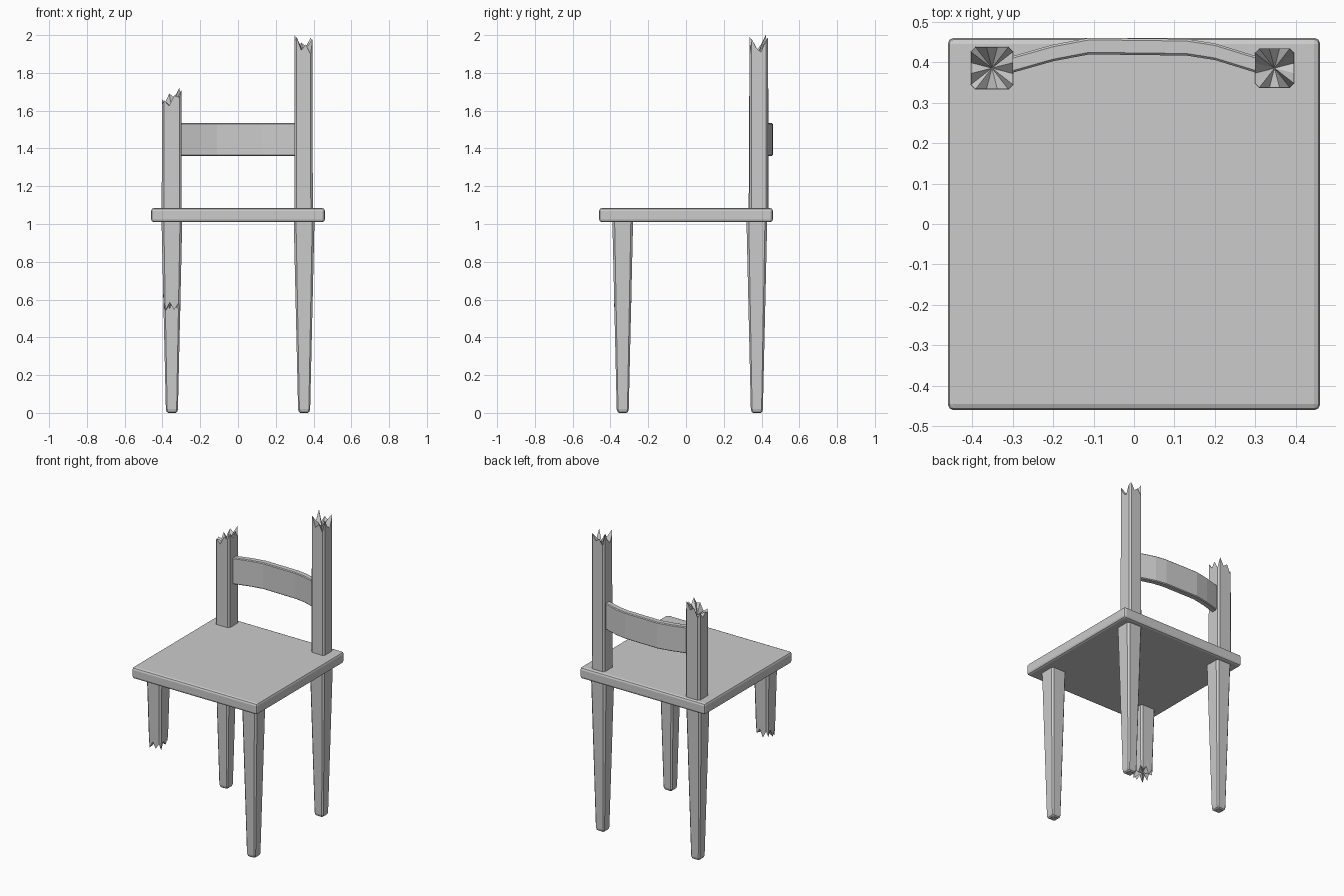
import bpy, bmesh

if "Cube" in bpy.data.objects:
    bpy.data.objects.remove(bpy.data.objects["Cube"])


def outline(h, n=3):
    # chamfered square, counter-clockwise from front left, n + 1 points per side
    c = h * 0.22
    pts = []
    for k in range(4):
        for i in range(n + 1):
            x, y = -h + c + (2 * h - 2 * c) * i / n, -h
            for _ in range(k):
                x, y = -y, x
            pts.append((x, y))
    return pts


def finish(bm, name):
    bmesh.ops.recalc_face_normals(bm, faces=bm.faces[:])
    me = bpy.data.meshes.new(name)
    bm.to_mesh(me)
    bm.free()
    ob = bpy.data.objects.new(name, me)
    bpy.context.collection.objects.link(ob)
    return ob


def shaft(name, x, y, rings, jag=None, hub=0):
    # rings: (z, half width); jag: offsets on the last ring, closed by a fan to the hub height
    bm = bmesh.new()
    loops = []
    for r, (z, h) in enumerate(rings):
        broken = jag if r == len(rings) - 1 else None
        loops.append([bm.verts.new((x + px, y + py, z + (broken[i] if broken else 0)))
                      for i, (px, py) in enumerate(outline(h))])
    n = len(loops[0])
    for a, b in zip(loops, loops[1:]):
        for i in range(n):
            j = (i + 1) % n
            bm.faces.new((a[i], a[j], b[j], b[i]))
    bm.faces.new(loops[0][::-1])
    if jag:
        centre = bm.verts.new((x, y, hub))
        for i in range(n):
            bm.faces.new((loops[-1][i], loops[-1][(i + 1) % n], centre))
    else:
        bm.faces.new(loops[-1])
    return finish(bm, name)


def bevel(ob, width, segments):
    m = ob.modifiers.new("edge_rounding", "BEVEL")
    m.width, m.segments = width, segments
    m.limit_method, m.angle_limit = "ANGLE", 0.7


# seat
bm = bmesh.new()
bmesh.ops.create_cube(bm, size=1)
bmesh.ops.scale(bm, vec=(0.92, 0.92, 0.075), verts=bm.verts)
bmesh.ops.translate(bm, vec=(0, 0, 1.047), verts=bm.verts)
bevel(finish(bm, "seat"), 0.015, 2)

# three whole legs with rounded feet
leg = [(0, 0.02), (0.006, 0.028), (0.02, 0.032), (1.02, 0.055)]
for name, x, y in (("front_right_leg", 0.35, -0.335),
                   ("back_right_leg", 0.35, 0.375),
                   ("back_left_leg", -0.35, 0.375)):
    shaft(name, x, y, leg)

# snapped front left leg
shaft("front_left_leg", -0.35, -0.335, [(1.02, 0.055), (0.65, 0.0465), (0.57, 0.0445)],
      [-0.03, 0.015, -0.025, 0.01, -0.03, 0.02, -0.01, 0.03,
       0, 0.03, -0.02, 0.025, -0.01, 0.03, -0.025, 0.02], 0.58)

# snapped back posts
shaft("left_post", -0.351, 0.385, [(1.06, 0.053), (1.56, 0.052), (1.65, 0.052)],
      [0.005, -0.025, 0.03, 0.02, 0.06, 0.02, 0.05, 0.0,
       0.07, 0.02, 0.04, -0.02, 0.01, -0.03, 0.0, -0.02], 1.62)
shaft("right_post", 0.347, 0.385, [(1.06, 0.049), (1.85, 0.048), (1.94, 0.048)],
      [0.05, -0.02, 0.01, -0.04, 0.04, -0.01, -0.03, 0.03,
       0.045, 0.0, 0.02, -0.02, 0.06, 0.01, -0.02, 0.03], 1.91)

# curved back slat
path = [(-0.32, 0.368), (-0.2, 0.402), (-0.11, 0.419), (0.13, 0.416), (0.2, 0.405), (0.32, 0.368)]
bm = bmesh.new()
loops = [[bm.verts.new((x, y + dy, z)) for dy, z in
          ((0, 1.36), (0.041, 1.36), (0.041, 1.535), (0, 1.535))] for x, y in path]
for a, b in zip(loops, loops[1:]):
    for i in range(4):
        j = (i + 1) % 4
        bm.faces.new((a[i], a[j], b[j], b[i]))
bm.faces.new(loops[0])
bm.faces.new(loops[-1])
bevel(finish(bm, "back_slat"), 0.005, 1)
